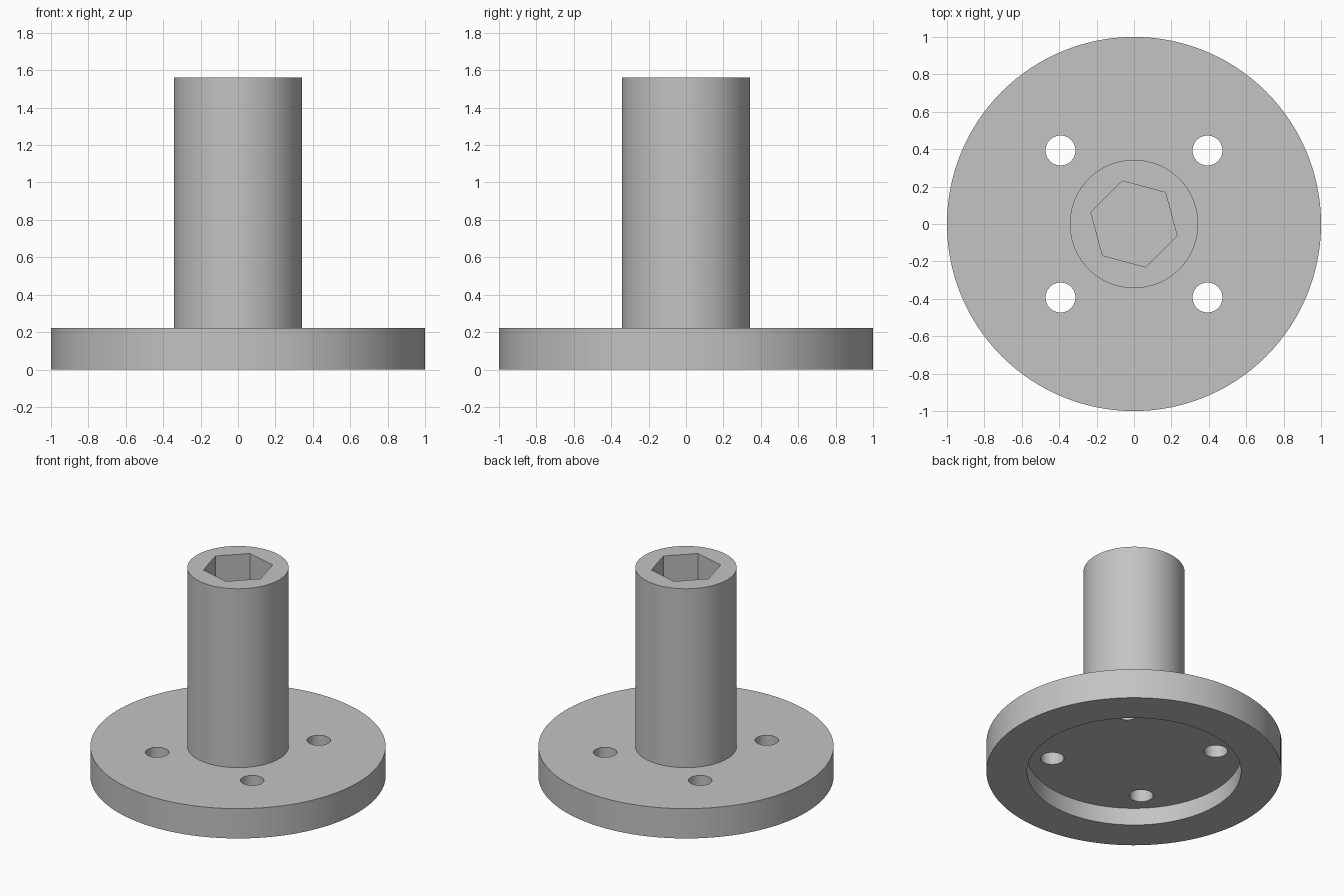
import bpy, bmesh, math

if "Cube" in bpy.data.objects:
    bpy.data.objects.remove(bpy.data.objects["Cube"])

SEGMENTS = 128
FLANGE_TOP, RECESS_TOP, SHAFT_TOP, SOCKET_FLOOR = 0.223, 0.13, 1.56, 0.67
FLANGE_R, RECESS_R, SHAFT_R, SOCKET_R = 1.0, 0.725, 0.343, 0.238
HOLE_R, HOLE_POS = 0.08, 0.393

grey = bpy.data.materials.new("plain_grey")
grey.diffuse_color = (0.55, 0.55, 0.55, 1)
grey.use_nodes = True
grey.node_tree.nodes["Principled BSDF"].inputs["Base Color"].default_value = grey.diffuse_color


def lathe(name, profile):
    """Spin an (r, z) profile around the z axis into a closed solid."""
    bm = bmesh.new()
    verts = [bm.verts.new((r, 0, z)) for r, z in profile]
    edges = [bm.edges.new(pair) for pair in zip(verts, verts[1:])]
    bmesh.ops.spin(bm, geom=verts + edges, cent=(0, 0, 0), axis=(0, 0, 1),
                   angle=math.tau, steps=SEGMENTS, use_duplicate=False)
    bmesh.ops.remove_doubles(bm, verts=bm.verts, dist=1e-4)
    bmesh.ops.recalc_face_normals(bm, faces=bm.faces)
    mesh = bpy.data.meshes.new(name)
    bm.to_mesh(mesh)
    bm.free()
    obj = bpy.data.objects.new(name, mesh)
    bpy.context.collection.objects.link(obj)
    mesh.materials.append(grey)
    return obj


def cut_prism(target, sides, radius, x, y, z0, z1, turn=0.0):
    """Subtract an upright prism from the target."""
    bpy.ops.mesh.primitive_cylinder_add(
        vertices=sides, radius=radius, depth=z1 - z0,
        location=(x, y, (z0 + z1) / 2), rotation=(0, 0, turn))
    cutter = bpy.context.object
    cutter.name = "cutter"
    cutter.hide_render = True
    cutter.data.materials.append(grey)
    mod = target.modifiers.new("cut", 'BOOLEAN')
    mod.operation = 'DIFFERENCE'
    mod.solver = 'EXACT'
    mod.object = cutter
    bpy.ops.object.select_all(action='DESELECT')
    bpy.context.view_layer.objects.active = target
    target.select_set(True)
    bpy.ops.object.modifier_apply(modifier=mod.name)
    bpy.data.objects.remove(cutter, do_unlink=True)


# Round flange, recessed underneath, with the shaft rising from its centre
hub = lathe("flanged_shaft", [
    (0, RECESS_TOP), (RECESS_R, RECESS_TOP), (RECESS_R, 0), (FLANGE_R, 0),
    (FLANGE_R, FLANGE_TOP), (SHAFT_R, FLANGE_TOP), (SHAFT_R, SHAFT_TOP),
    (0, SHAFT_TOP)])

# Blind hexagonal socket in the shaft end
cut_prism(hub, 6, SOCKET_R, 0, 0, SOCKET_FLOOR, SHAFT_TOP + 0.1, math.radians(15))

# Four bolt holes through the flange
for sx in (-1, 1):
    for sy in (-1, 1):
        cut_prism(hub, 48, HOLE_R, sx * HOLE_POS, sy * HOLE_POS, 0.05, 0.3)

bpy.ops.object.shade_smooth_by_angle(angle=math.radians(30))
